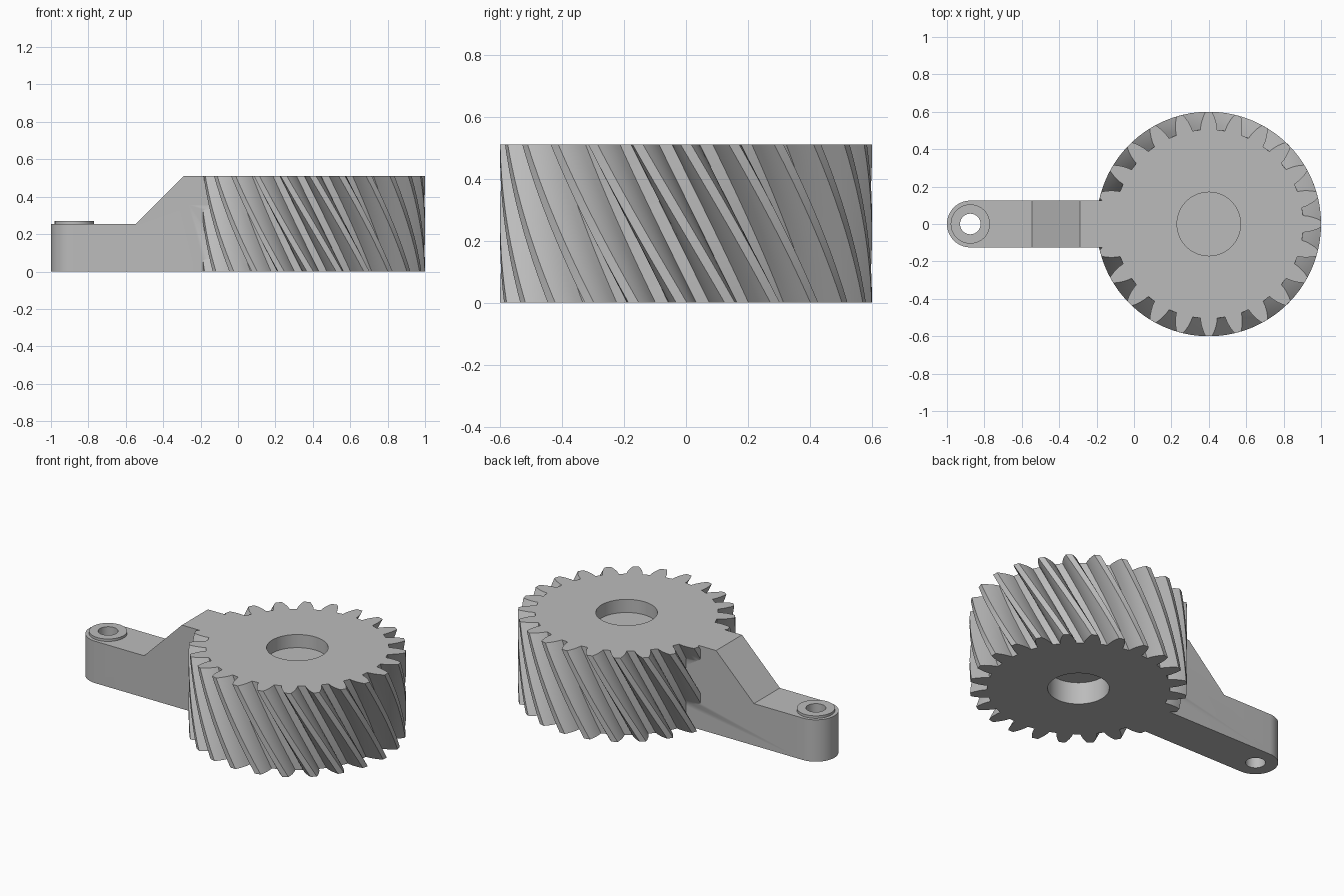
import bpy, bmesh
from math import sin, cos, pi

if "Cube" in bpy.data.objects:
    bpy.data.objects.remove(bpy.data.objects["Cube"])

HEIGHT, GEAR_X, TEETH, TWIST = 0.51, 0.4, 24, -0.5
PIN_X, ARM_R = -0.875, 0.125

grey = bpy.data.materials.new("plain grey")
grey.use_nodes = True
colour = (0.5, 0.5, 0.5, 1)
grey.diffuse_color = colour
grey.node_tree.nodes["Principled BSDF"].inputs["Base Color"].default_value = colour


def loft(name, rings):
    """Solid through equal-length closed rings, capped at both ends."""
    bm = bmesh.new()
    loops = [[bm.verts.new(p) for p in ring] for ring in rings]
    n = len(loops[0])
    for low, high in zip(loops, loops[1:]):
        for i in range(n):
            j = (i + 1) % n
            bm.faces.new((low[i], low[j], high[j], high[i]))
    bm.faces.new(loops[0][::-1])
    bm.faces.new(loops[-1])
    bmesh.ops.recalc_face_normals(bm, faces=bm.faces)
    mesh = bpy.data.meshes.new(name)
    bm.to_mesh(mesh)
    bm.free()
    mesh.materials.append(grey)
    obj = bpy.data.objects.new(name, mesh)
    bpy.context.scene.collection.objects.link(obj)
    return obj


def cylinder(name, x, radius, z0, z1, sides=64):
    circle = [(x + radius * cos(2 * pi * i / sides), radius * sin(2 * pi * i / sides))
              for i in range(sides)]
    return loft(name, [[(a, b, z) for a, b in circle] for z in (z0, z1)])


def combine(target, other, operation):
    mod = target.modifiers.new(operation.lower(), 'BOOLEAN')
    mod.operation, mod.object, mod.solver = operation, other, 'EXACT'
    bpy.context.view_layer.objects.active = target
    bpy.ops.object.modifier_apply(modifier=mod.name)
    bpy.data.objects.remove(other)


# Helical gear: one tooth flank as (radius, half width in pitches), mirrored and repeated
flank = [(0.505, 0.34), (0.53, 0.305), (0.555, 0.25), (0.58, 0.18), (0.6, 0.11)]
pitch = 2 * pi / TEETH
outline = []
for t in range(TEETH):
    outline += [(r, (t - w) * pitch) for r, w in flank]
    outline += [(r, (t + w) * pitch) for r, w in reversed(flank)]
LAYERS = 16
rings = []
for k in range(LAYERS + 1):
    z = HEIGHT * k / LAYERS
    turn = TWIST * (k / LAYERS - 1)
    rings.append([(GEAR_X + r * cos(a + turn), r * sin(a + turn), z) for r, a in outline])
gear = loft("helical_gear_with_arm", rings)

# Arm: stepped side profile extruded across, then trimmed to a round end
profile = [(-1.1, 0), (0.1, 0), (0.1, HEIGHT), (-0.29, HEIGHT), (-0.545, 0.255), (-1.1, 0.255)]
arm = loft("arm", [[(x, y, z) for x, z in profile] for y in (-ARM_R, ARM_R)])
plan = [(PIN_X + ARM_R * cos(pi / 2 + pi * i / 32), ARM_R * sin(pi / 2 + pi * i / 32))
        for i in range(33)] + [(0.2, -ARM_R), (0.2, ARM_R)]
trim = loft("arm_trim", [[(x, y, z) for x, y in plan] for z in (-0.1, 0.7)])
combine(arm, trim, 'INTERSECT')
combine(gear, arm, 'UNION')

# Raised boss with a through hole at the arm end
combine(gear, cylinder("boss", PIN_X, 0.105, 0.2, 0.27), 'UNION')
combine(gear, cylinder("pin_hole", PIN_X, 0.055, -0.1, 0.4), 'DIFFERENCE')

# Blind bores in the gear, leaving a web between them
combine(gear, cylinder("top_bore", GEAR_X, 0.17, HEIGHT - 0.08, 0.7), 'DIFFERENCE')
combine(gear, cylinder("bottom_bore", GEAR_X, 0.17, -0.1, 0.135), 'DIFFERENCE')

bpy.ops.object.select_all(action='DESELECT')
gear.select_set(True)
bpy.context.view_layer.objects.active = gear
bpy.ops.object.shade_smooth_by_angle(angle=pi / 6)
